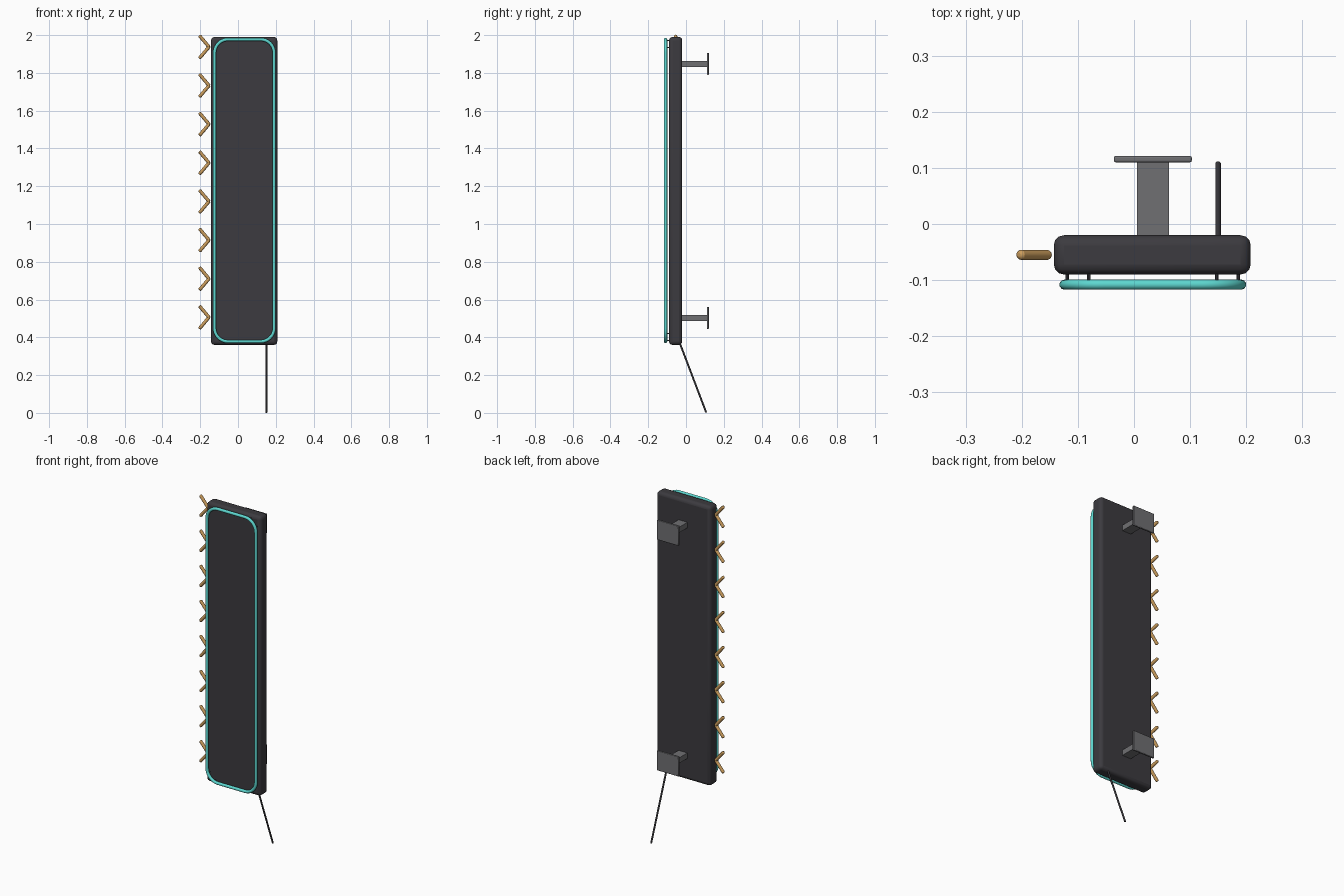
import bpy, math
from mathutils import Vector

if "Cube" in bpy.data.objects:
    bpy.data.objects.remove(bpy.data.objects["Cube"])


def material(name, rgb):
    m = bpy.data.materials.new(name)
    m.diffuse_color = (*rgb, 1.0)
    m.use_nodes = True
    m.node_tree.nodes["Principled BSDF"].inputs["Base Color"].default_value = m.diffuse_color
    return m


CHARCOAL = material("charcoal", (0.045, 0.043, 0.050))
TEAL = material("teal glow", (0.11, 0.68, 0.63))
AMBER = material("amber", (0.60, 0.34, 0.11))
STEEL = material("grey steel", (0.16, 0.16, 0.17))


def box(name, lo, hi, mat, bevel=0.0, segments=2):
    lo, hi = Vector(lo), Vector(hi)
    bpy.ops.mesh.primitive_cube_add(size=1, location=(lo + hi) / 2)
    ob = bpy.context.object
    ob.name = name
    ob.scale = hi - lo
    bpy.ops.object.transform_apply(location=False, rotation=False, scale=True)
    ob.data.materials.append(mat)
    if bevel:
        bpy.ops.object.shade_smooth_by_angle(angle=math.radians(40))
        mod = ob.modifiers.new("bevel", "BEVEL")
        mod.width, mod.segments = bevel, segments
    return ob


def rod(name, a, b, r, mat, rounded=False, sides=12):
    a, b = Vector(a), Vector(b)
    d = b - a
    bpy.ops.mesh.primitive_cylinder_add(vertices=sides, radius=r, depth=d.length, location=(a + b) / 2)
    ob = bpy.context.object
    ob.name = name
    ob.rotation_euler = d.to_track_quat('Z', 'Y').to_euler()
    ob.data.materials.append(mat)
    bpy.ops.object.shade_smooth_by_angle(angle=math.radians(40))
    if rounded:
        mod = ob.modifiers.new("bevel", "BEVEL")
        mod.width, mod.segments = r * 0.6, 2
        mod.limit_method = 'ANGLE'
        mod.angle_limit = math.radians(60)
    return ob


# sign cabinet
box("sign_body", (-0.143, -0.090, 0.36), (0.208, -0.020, 1.99), CHARCOAL, 0.018, 3)

# light tube: a rounded rectangle loop in front of the cabinet
x0, x1, z0, z1, rad, ty = -0.124, 0.191, 0.378, 1.977, 0.07, -0.108
path = []
for cx, cz, start in ((x1 - rad, z1 - rad, 0), (x0 + rad, z1 - rad, 90),
                      (x0 + rad, z0 + rad, 180), (x1 - rad, z0 + rad, 270)):
    for i in range(9):
        t = math.radians(start + 90 * i / 8)
        path.append((cx + rad * math.cos(t), ty, cz + rad * math.sin(t)))
curve = bpy.data.curves.new("light_tube", 'CURVE')
curve.dimensions = '3D'
curve.bevel_depth, curve.bevel_resolution = 0.009, 3
spline = curve.splines.new('POLY')
spline.points.add(len(path) - 1)
for p, co in zip(spline.points, path):
    p.co = (*co, 1)
spline.use_cyclic_u = True
curve.materials.append(TEAL)
tube = bpy.data.objects.new("light_tube", curve)
bpy.context.collection.objects.link(tube)

# small standoffs holding the tube at its corners
for i in (2, 6, 11, 15, 20, 24, 29, 33):
    x, _, z = path[i]
    rod("tube_standoff", (x, -0.086, z), (x, ty, z), 0.003, CHARCOAL, sides=8)

# row of chevrons along the left edge
for i in range(8):
    z = 0.506 + 0.2045 * i
    for s in (-1, 1):
        rod("chevron_bar", (-0.205, -0.055, z + s * 0.061), (-0.151, -0.055, z - s * 0.003),
            0.009, AMBER, True)

# wall brackets: arm and mounting plate
for z in (0.503, 1.848):
    box("bracket_arm", (0.005, -0.025, z - 0.016), (0.062, 0.112, z + 0.016), STEEL)
    box("bracket_plate", (-0.036, 0.110, z - 0.058), (0.103, 0.121, z + 0.058), STEEL, 0.003, 2)

# hanging power cable
rod("power_cable", (0.15, -0.035, 0.375), (0.15, 0.107, 0.002), 0.005, CHARCOAL)
